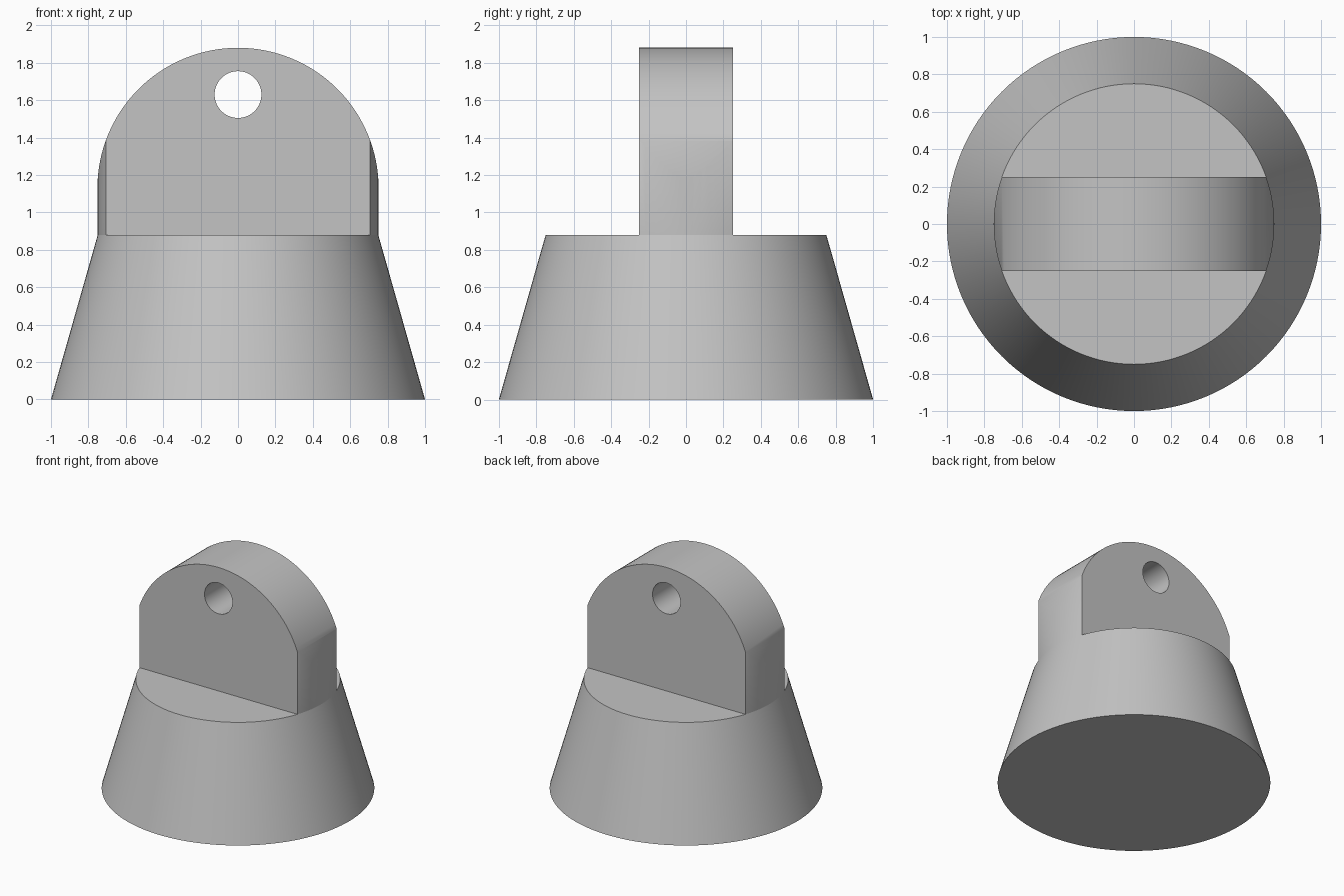
import bpy, bmesh
from math import cos, sin, pi, radians

cube = bpy.data.objects.get("Cube")
if cube:
    bpy.data.objects.remove(cube, do_unlink=True)

BASE_R, TOP_R, BASE_H, HEIGHT = 1.0, 0.75, 0.88, 1.88
HALF_THICK, HOLE_R, HOLE_Z = 0.25, 0.125, 1.63
SIDES = 128

grey = bpy.data.materials.new("plain_grey")
grey.use_nodes = True
colour = (0.55, 0.55, 0.55, 1)
grey.diffuse_color = colour
grey.node_tree.nodes["Principled BSDF"].inputs["Base Color"].default_value = colour


def cone(name, r1, r2, depth, location, rotation=(0, 0, 0)):
    bpy.ops.mesh.primitive_cone_add(vertices=SIDES, radius1=r1, radius2=r2, depth=depth,
                                    location=location, rotation=rotation)
    obj = bpy.context.object
    obj.name = name
    obj.data.materials.append(grey)
    return obj


def prism(name, profile, half_y):
    """Extrude an x-z outline along y."""
    bm = bmesh.new()
    face = bm.faces.new([bm.verts.new((x, -half_y, z)) for x, z in profile])
    new = bmesh.ops.extrude_face_region(bm, geom=[face])["geom"]
    bmesh.ops.translate(bm, vec=(0, 2 * half_y, 0),
                        verts=[v for v in new if isinstance(v, bmesh.types.BMVert)])
    bmesh.ops.recalc_face_normals(bm, faces=bm.faces)
    mesh = bpy.data.meshes.new(name)
    bm.to_mesh(mesh)
    bm.free()
    obj = bpy.data.objects.new(name, mesh)
    bpy.context.collection.objects.link(obj)
    mesh.materials.append(grey)
    return obj


def select(obj):
    bpy.ops.object.select_all(action="DESELECT")
    obj.select_set(True)
    bpy.context.view_layer.objects.active = obj


def cut(obj, cutter, operation):
    select(obj)
    mod = obj.modifiers.new("cut", "BOOLEAN")
    mod.operation, mod.object, mod.solver = operation, cutter, "EXACT"
    bpy.ops.object.modifier_apply(modifier=mod.name)
    bpy.data.objects.remove(cutter, do_unlink=True)


# Tapered round base
base = cone("base", BASE_R, TOP_R, BASE_H, (0, 0, BASE_H / 2))

# Arched tab, slightly sunk into the base
arc_r = TOP_R + 0.002
arc_z = HEIGHT - arc_r
bottom = BASE_H - 0.005
arch = [(arc_r * cos(pi * i / 64), arc_z + arc_r * sin(pi * i / 64)) for i in range(65)]
tab = prism("tab", [(arc_r, bottom)] + arch + [(-arc_r, bottom)], HALF_THICK)

# Round the tab ends to the rim of the base, then drill the hole
cut(tab, cone("round_cutter", TOP_R, TOP_R, 4, (0, 0, 1)), "INTERSECT")
cut(tab, cone("hole_cutter", HOLE_R, HOLE_R, 2, (0, 0, HOLE_Z), (pi / 2, 0, 0)), "DIFFERENCE")

for part in (base, tab):
    select(part)
    bpy.ops.object.shade_smooth_by_angle(angle=radians(30))
